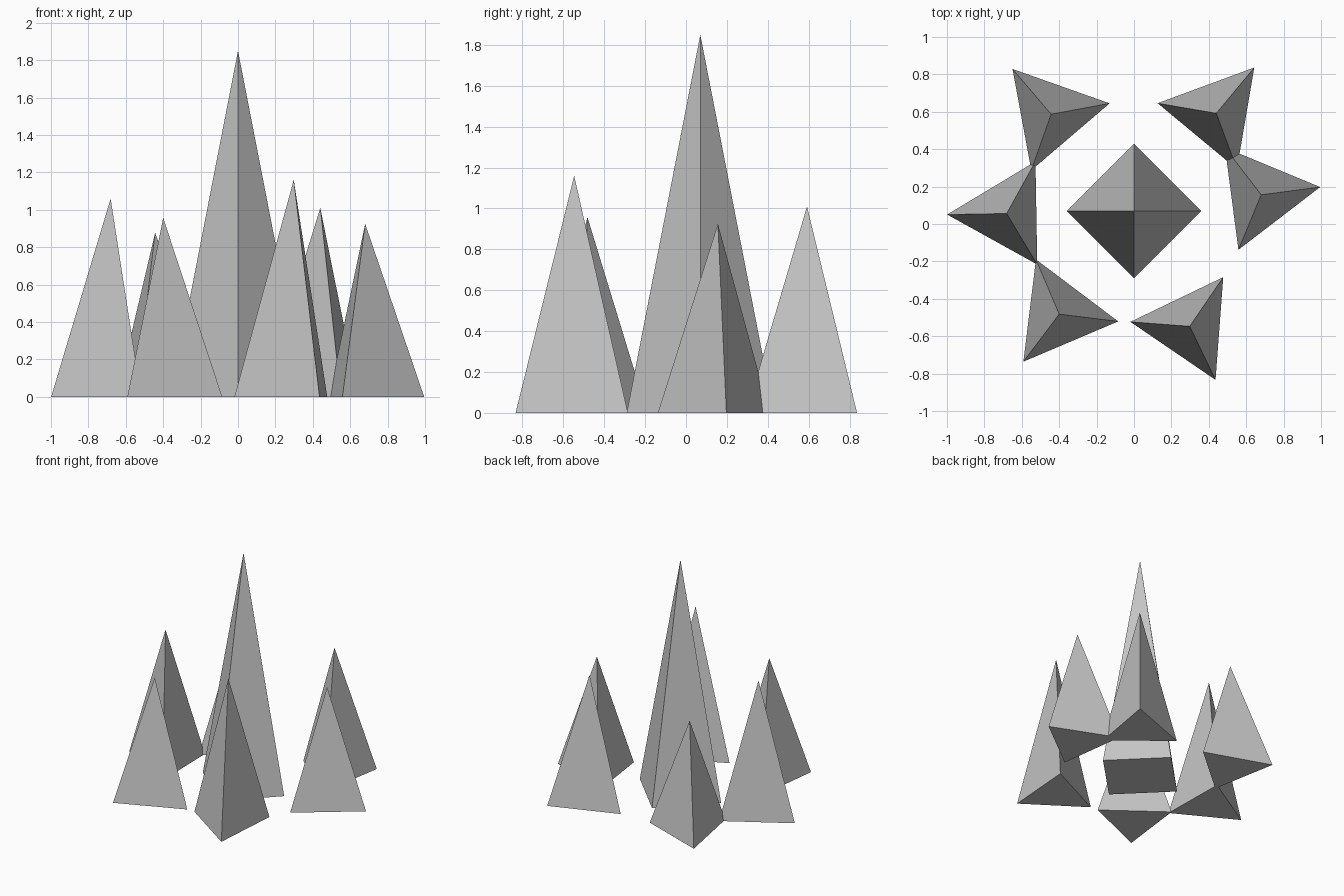
import bpy, bmesh
from math import sin, cos, tau, radians

if "Cube" in bpy.data.objects:
    bpy.data.objects.remove(bpy.data.objects["Cube"])

grey = bpy.data.materials.new("plain grey")
grey.diffuse_color = (0.56, 0.56, 0.56, 1)
grey.use_nodes = True
grey.node_tree.nodes["Principled BSDF"].inputs["Base Color"].default_value = grey.diffuse_color


def spike(name, sides, x, y, radius, height, degrees):
    """Closed pyramid on the ground; one base corner points along `degrees`."""
    bm = bmesh.new()
    base = []
    for i in range(sides):
        a = radians(degrees) + tau * i / sides
        base.append(bm.verts.new((radius * cos(a), radius * sin(a), 0)))
    tip = bm.verts.new((0, 0, height))
    bm.faces.new(base[::-1])
    for i in range(sides):
        bm.faces.new((base[i], base[(i + 1) % sides], tip))
    mesh = bpy.data.meshes.new(name)
    bm.to_mesh(mesh)
    bm.free()
    mesh.materials.append(grey)
    obj = bpy.data.objects.new(name, mesh)
    obj.location = (x, y, 0)
    bpy.context.collection.objects.link(obj)


# Tall four-sided spike in the middle
spike("centre_spike", 4, 0, 0.07, 0.36, 1.85, 0)

# Ring of smaller three-sided spikes: x, y, height, corner direction
ring = {
    "right_spike": (0.68, 0.156, 0.925, 7.5),
    "back_right_spike": (0.44, 0.592, 1.01, 50.3),
    "back_left_spike": (-0.443, 0.587, 0.877, 130.5),
    "left_spike": (-0.681, 0.056, 1.06, 181),
    "front_left_spike": (-0.4, -0.482, 0.957, 233),
    "front_right_spike": (0.298, -0.547, 1.16, 295.7),
}
for name, (x, y, height, degrees) in ring.items():
    spike(name, 3, x, y, 0.318, height, degrees)
